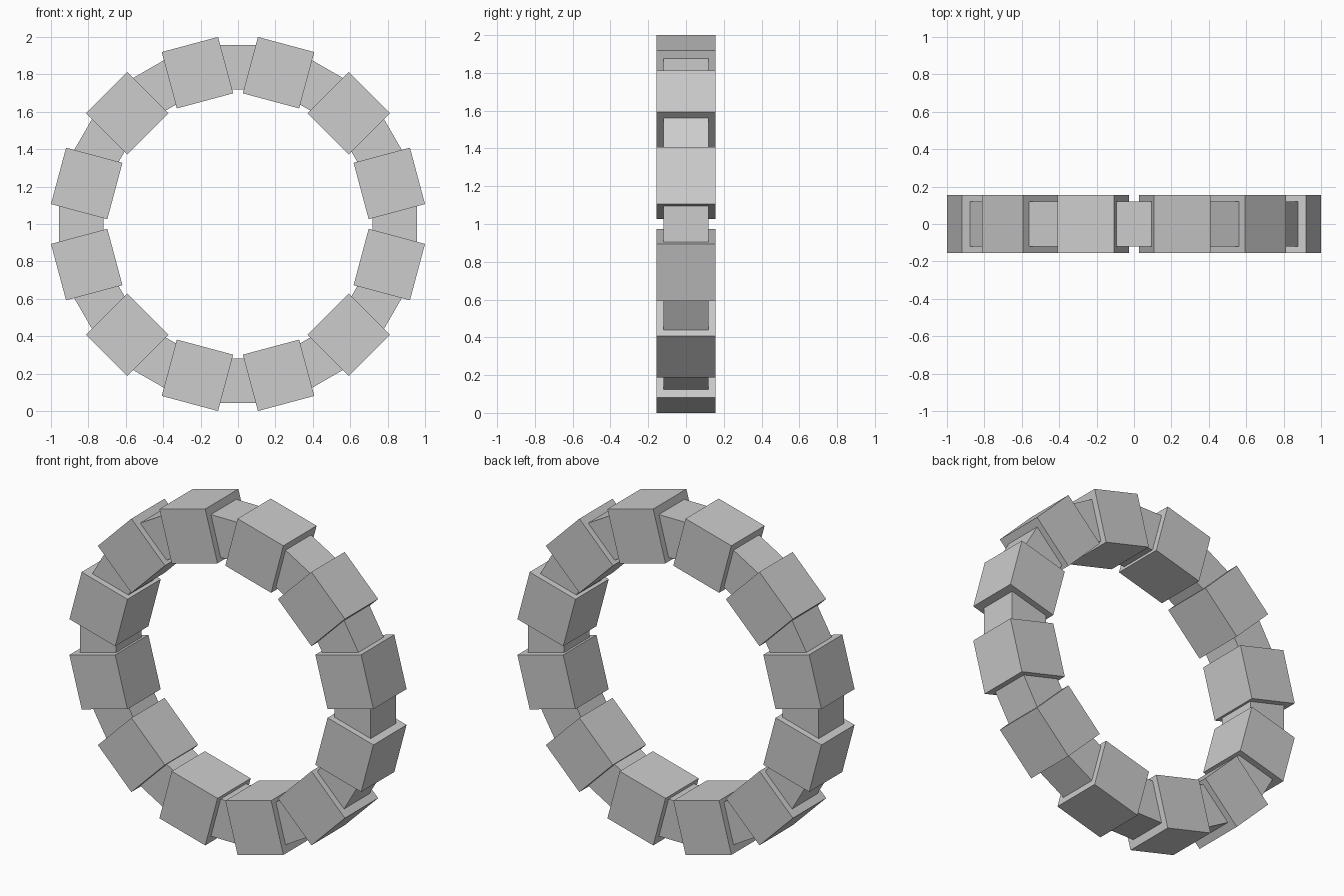
import bpy
import math

if "Cube" in bpy.data.objects:
    bpy.data.objects.remove(bpy.data.objects["Cube"])

RING_Z = 1.0        # height of the ring centre
RADIUS = 0.8375     # distance from ring centre to each block centre
STEP = math.radians(30)

grey = bpy.data.materials.new("plain grey")
grey.diffuse_color = (0.604, 0.604, 0.604, 1)
grey.use_nodes = True
grey.node_tree.nodes["Principled BSDF"].inputs["Base Color"].default_value = grey.diffuse_color


def ring_cube(name, angle, size):
    """Cube on the ring, turned to face outward."""
    bpy.ops.mesh.primitive_cube_add(
        size=size,
        location=(RADIUS * math.cos(angle), 0, RING_Z + RADIUS * math.sin(angle)),
        rotation=(0, -angle, 0))
    obj = bpy.context.object
    obj.name = name
    obj.data.materials.append(grey)


for i in range(12):
    # large blocks, with smaller linking cubes sunk into them on either side
    ring_cube(f"large_block_{i + 1}", (i + 0.5) * STEP, 0.312)
    ring_cube(f"link_block_{i + 1}", i * STEP, 0.238)
